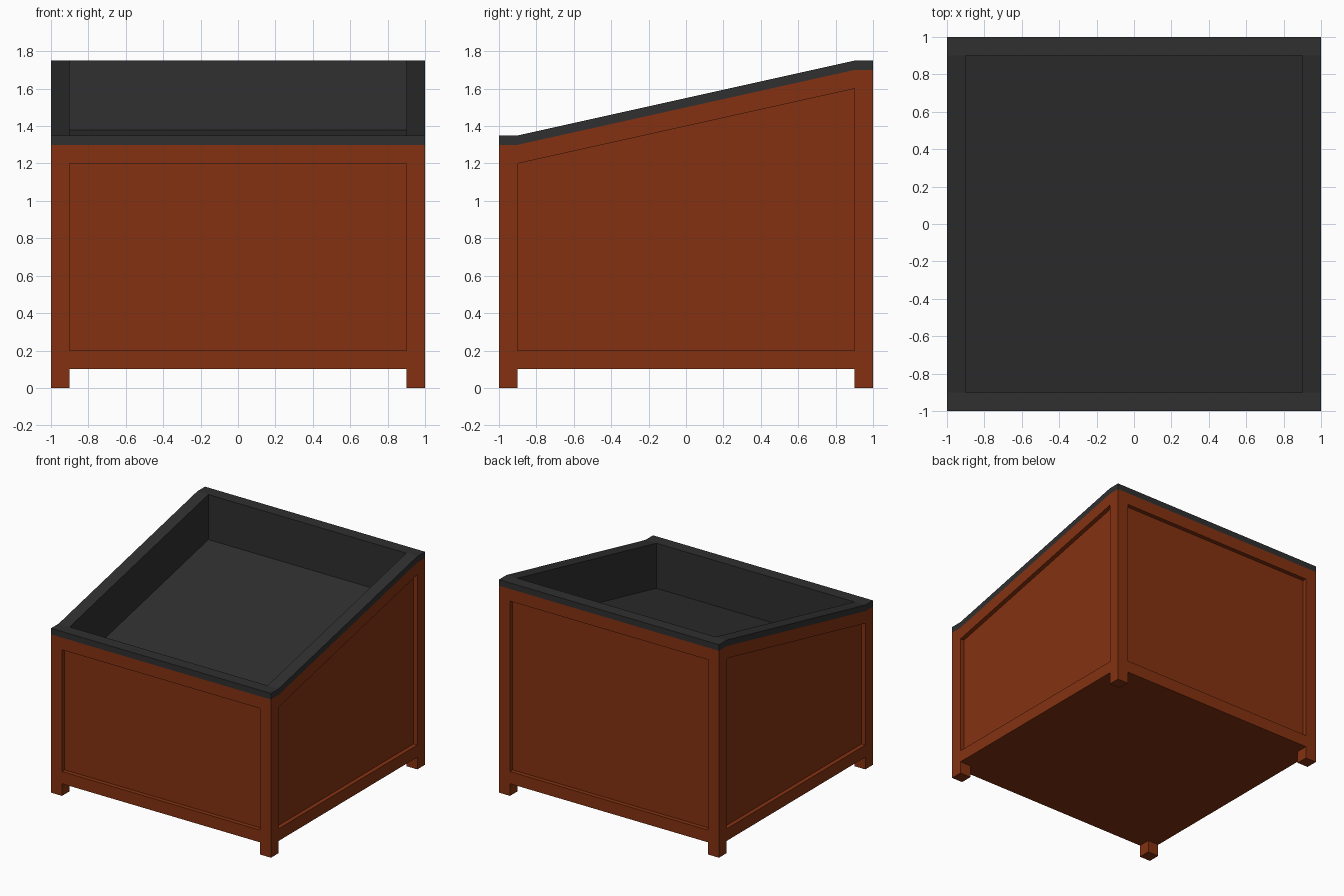
import bpy, bmesh

if "Cube" in bpy.data.objects:
    bpy.data.objects.remove(bpy.data.objects["Cube"])


def material(name, rgb):
    m = bpy.data.materials.new(name)
    m.diffuse_color = (*rgb, 1)
    m.use_nodes = True
    m.node_tree.nodes["Principled BSDF"].inputs["Base Color"].default_value = m.diffuse_color
    return m


brown = material("red_brown_wood", (0.23, 0.031, 0.0055))
black = material("charcoal", (0.029, 0.029, 0.029))


def build(name, polys, mat):
    """Weld a list of coordinate polygons into one flat-shaded object."""
    bm = bmesh.new()
    for p in polys:
        bm.faces.new([bm.verts.new(c) for c in p])
    bmesh.ops.remove_doubles(bm, verts=bm.verts, dist=1e-4)
    bmesh.ops.recalc_face_normals(bm, faces=bm.faces)
    me = bpy.data.meshes.new(name)
    bm.to_mesh(me)
    bm.free()
    me.materials.append(mat)
    ob = bpy.data.objects.new(name, me)
    bpy.context.collection.objects.link(ob)
    return ob


def framed_side(outer, inner, place, depth=0.035):
    """Border ring, recess walls and recessed panel; place maps (u, z, depth) to 3D."""
    polys, n = [], len(outer)
    for i in range(n):
        j = (i + 1) % n
        a, b = place(*outer[i], 0), place(*outer[j], 0)
        c, d = place(*inner[j], 0), place(*inner[i], 0)
        if inner[i] == inner[j]:
            polys.append([a, b, c])
        else:
            polys.append([a, b, c, d])
            polys.append([d, c, place(*inner[j], depth), place(*inner[i], depth)])
    panel = list(dict.fromkeys(inner))
    polys.append([place(*p, depth) for p in panel])
    return polys


# Body: four panelled sides and a flat bottom
polys = []
slope_out = [(-1, .1), (1, .1), (1, 1.7), (.9, 1.7), (-.9, 1.3), (-1, 1.3)]
slope_in = [(-.9, .2), (.9, .2), (.9, 1.6), (.9, 1.6), (-.9, 1.2), (-.9, 1.2)]
for s, top in ((-1, 1.3), (1, 1.7)):
    polys += framed_side(slope_out, slope_in, lambda u, z, d: (s * (1 - d), u, z))
    polys += framed_side([(-1, .1), (1, .1), (1, top), (-1, top)],
                         [(-.9, .2), (.9, .2), (.9, top - .1), (-.9, top - .1)],
                         lambda u, z, d: (u, s * (1 - d), z))
polys.append([(-1, -1, .1), (1, -1, .1), (1, 1, .1), (-1, 1, .1)])
build("crate_body", polys, brown)

# Feet: one small cube under each corner
for sx, xn in ((-1, "left"), (1, "right")):
    for sy, yn in ((-1, "front"), (1, "back")):
        bpy.ops.mesh.primitive_cube_add(size=0.1, location=(sx * .95, sy * .95, .05))
        foot = bpy.context.object
        foot.name = f"{yn}_{xn}_foot"
        foot.data.materials.append(brown)

# Tray: sloped rim with outer band and a sunken floor parallel to the rim
xs = [-1, -.9, .9, 1]
rows = [(-1, 1.35), (-.9, 1.35), (.9, 1.75), (1, 1.75)]
DEPTH, BAND = 0.37, 0.05


def pt(i, j, drop=0):
    return (xs[i], rows[j][0], rows[j][1] - drop)


def skirt(path, drop):
    return [[pt(*a), pt(*b), pt(*b, drop), pt(*a, drop)]
            for a, b in zip(path, path[1:] + path[:1])]


hole = [(1, 1), (2, 1), (2, 2), (1, 2)]
edge = ([(i, 0) for i in range(4)] + [(3, j) for j in range(1, 4)]
        + [(i, 3) for i in (2, 1, 0)] + [(0, 2), (0, 1)])
polys = [[pt(i, j), pt(i + 1, j), pt(i + 1, j + 1), pt(i, j + 1)]
         for i in range(3) for j in range(3) if (i, j) != (1, 1)]
polys += skirt(edge, BAND) + skirt(hole, DEPTH)
polys.append([pt(*h, DEPTH) for h in hole])
build("display_tray", polys, black)
